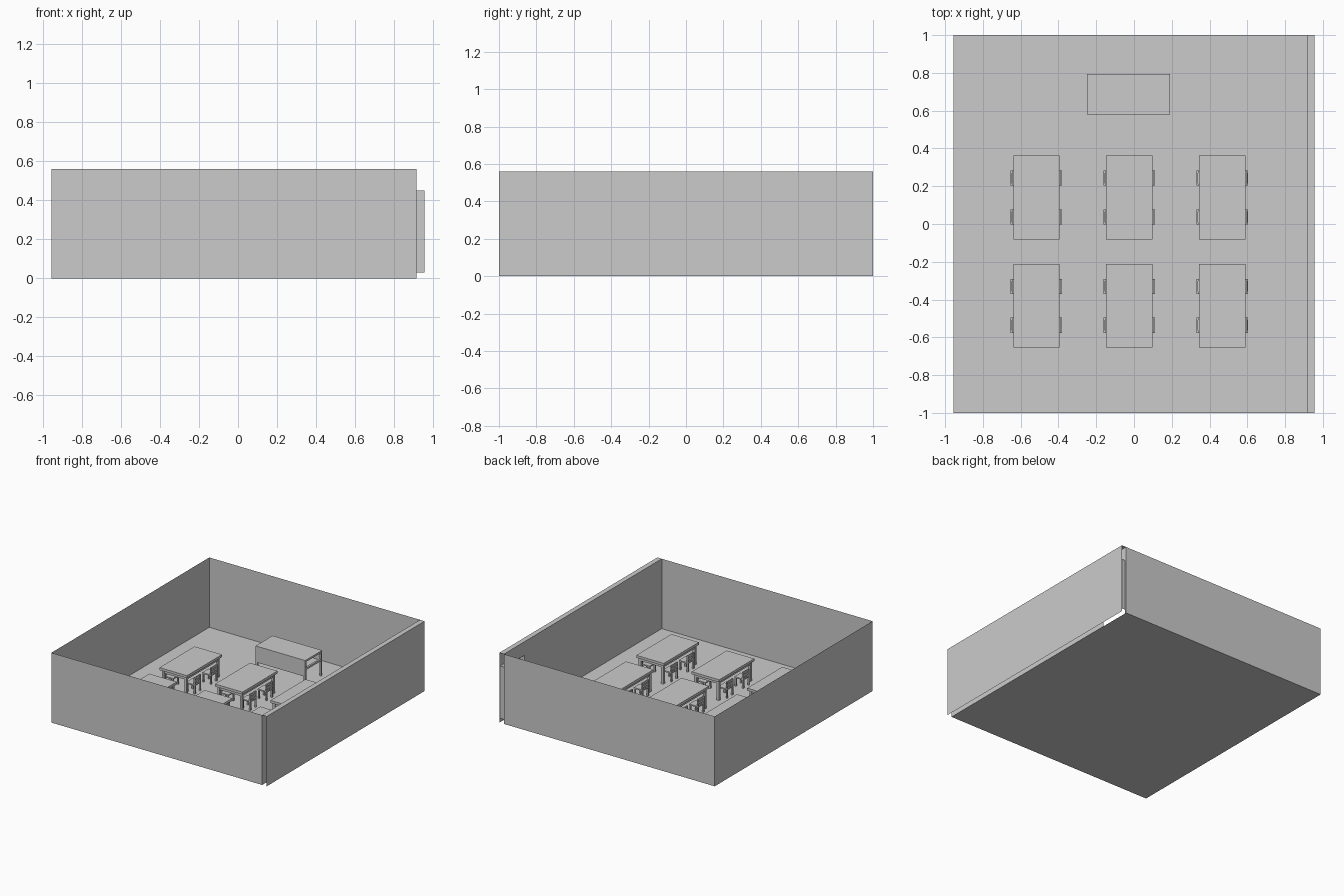
import bpy
import bmesh
from mathutils import Vector, Matrix

if "Cube" in bpy.data.objects:
    bpy.data.objects.remove(bpy.data.objects["Cube"], do_unlink=True)

GREY = (0.6, 0.6, 0.6, 1)
grey = bpy.data.materials.new("plain_grey")
grey.use_nodes = True
grey.diffuse_color = GREY
grey.node_tree.nodes["Principled BSDF"].inputs["Base Color"].default_value = GREY


def add_box(bm, lo, hi):
    lo, hi = Vector(lo), Vector(hi)
    size = Matrix.Diagonal((*(hi - lo), 1))
    bmesh.ops.create_cube(bm, size=1, matrix=Matrix.Translation((lo + hi) / 2) @ size)


def add_panel(bm, origin, u, v):
    """Flat rectangle spanned by two edge vectors."""
    o, u, v = Vector(origin), Vector(u), Vector(v)
    bm.faces.new([bm.verts.new(p) for p in (o, o + u, o + u + v, o + v)])


def make_mesh(name, bm):
    mesh = bpy.data.meshes.new(name)
    bm.to_mesh(mesh)
    bm.free()
    mesh.materials.append(grey)
    return mesh


def place(name, mesh, location=(0, 0, 0), turn=0):
    obj = bpy.data.objects.new(name, mesh)
    obj.location = location
    obj.rotation_euler.z = turn
    bpy.context.collection.objects.link(obj)


def panel(name, origin, u, v):
    bm = bmesh.new()
    add_panel(bm, origin, u, v)
    place(name, make_mesh(name, bm))


# Room shell: thin floor and three thin walls
LEFT, INNER, OUTER = -0.955, 0.915, 0.955
HIGH = 0.56
WIDE = INNER - LEFT
GAP = OUTER - INNER
panel("floor", (LEFT, -1, 0), (WIDE, 0, 0), (0, 2, 0))
panel("front_wall", (LEFT, -1, 0), (WIDE, 0, 0), (0, 0, HIGH))
panel("back_wall", (INNER, 1, 0), (-WIDE, 0, 0), (0, 0, HIGH))
panel("right_wall", (LEFT, 1, 0), (0, -2, 0), (0, 0, HIGH))

# Hollow wall with a doorway niche on its inner skin
DOOR_Y, DOOR_END, DOOR_Z, SILL = 0.74, 0.99, 0.45, 0.03
panel("left_wall_outer", (OUTER, -1, 0), (0, 2, 0), (0, 0, HIGH))
panel("left_wall_cap", (INNER, -1, HIGH), (GAP, 0, 0), (0, 2, 0))
bm = bmesh.new()
add_panel(bm, (INNER, DOOR_Y, 0), (0, -1 - DOOR_Y, 0), (0, 0, HIGH))
add_panel(bm, (INNER, 1, DOOR_Z), (0, DOOR_Y - 1, 0), (0, 0, HIGH - DOOR_Z))
add_panel(bm, (INNER, 1, 0), (0, DOOR_END - 1, 0), (0, 0, DOOR_Z))
place("left_wall_inner", make_mesh("left_wall_inner", bm))
bm = bmesh.new()
for y in (DOOR_Y, DOOR_END):
    add_panel(bm, (INNER, y, SILL), (GAP, 0, 0), (0, 0, DOOR_Z - SILL))
add_panel(bm, (INNER, DOOR_Y, DOOR_Z), (GAP, 0, 0), (0, DOOR_END - DOOR_Y, 0))
place("door_frame", make_mesh("door_frame", bm))

# Pupil table: top, apron, four legs
bm = bmesh.new()
add_box(bm, (-0.122, -0.222, 0.155), (0.122, 0.222, 0.175))
for s in (-1, 1):
    add_box(bm, (s * 0.1 - 0.005, -0.2, 0.13), (s * 0.1 + 0.005, 0.2, 0.155))
    add_box(bm, (-0.1, s * 0.2 - 0.005, 0.13), (0.1, s * 0.2 + 0.005, 0.155))
    for t in (-1, 1):
        x, y = s * 0.1, t * 0.2
        add_box(bm, (x - 0.01, y - 0.01, 0), (x + 0.01, y + 0.01, 0.155))
table = make_mesh("table", bm)

# Chair with its back on +x: seat, legs, back posts and rails
bm = bmesh.new()
add_box(bm, (-0.08, -0.04, 0.065), (0, 0.04, 0.075))
for s in (-1, 1):
    y = s * 0.034
    add_box(bm, (-0.078, y - 0.006, 0), (-0.066, y + 0.006, 0.065))
    add_box(bm, (-0.012, y - 0.006, 0), (0, y + 0.006, 0.13))
for z in (0.09, 0.115):
    add_box(bm, (-0.01, -0.034, z), (-0.002, 0.034, z + 0.015))
add_box(bm, (-0.009, -0.008, 0.075), (-0.003, 0.008, 0.12))
chair = make_mesh("chair", bm)

# Two rows of three tables, each with four chairs
for x in (-0.517, -0.025, 0.467):
    for y in (-0.433, 0.14):
        place("table", table, (x, y, 0))
        for dy in (-0.103, 0.103):
            place("chair", chair, (x + 0.137, y + dy, 0))
            place("chair", chair, (x - 0.137, y + dy, 0), 3.14159)

# Teacher's desk: top, front panel, legs and side rails
bm = bmesh.new()
add_box(bm, (-0.25, 0.58, 0.185), (0.19, 0.795, 0.2))
add_box(bm, (-0.25, 0.58, 0.07), (0.19, 0.592, 0.185))
for x in (-0.25, 0.175):
    for y in (0.58, 0.78):
        add_box(bm, (x, y, 0), (x + 0.015, y + 0.015, 0.185))
    add_box(bm, (x, 0.595, 0.12), (x + 0.015, 0.78, 0.135))
place("teacher_desk", make_mesh("teacher_desk", bm))
